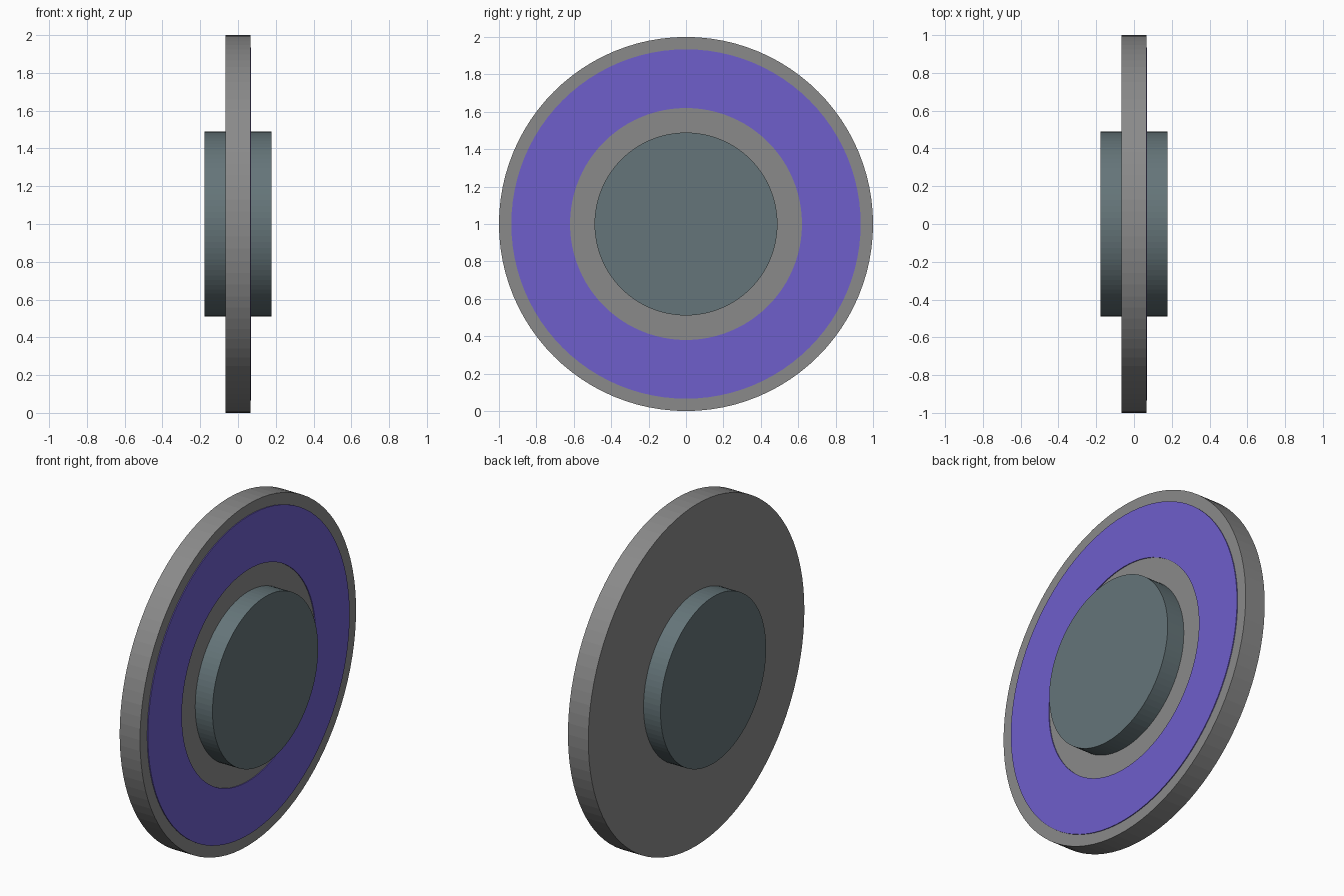
import bpy, bmesh, math

if "Cube" in bpy.data.objects:
    bpy.data.objects.remove(bpy.data.objects["Cube"])

SIDES = 96
CENTRE_Z = 1.0


def material(name, rgb):
    m = bpy.data.materials.new(name)
    m.diffuse_color = (*rgb, 1.0)
    m.use_nodes = True
    m.node_tree.nodes["Principled BSDF"].inputs["Base Color"].default_value = m.diffuse_color
    return m


def add_object(name, bm, mat):
    bmesh.ops.recalc_face_normals(bm, faces=bm.faces)
    mesh = bpy.data.meshes.new(name)
    bm.to_mesh(mesh)
    bm.free()
    mesh.materials.append(mat)
    ob = bpy.data.objects.new(name, mesh)
    ob.location.z = CENTRE_Z
    bpy.context.collection.objects.link(ob)
    return ob


def circle(bm, x, r):
    steps = [2 * math.pi * i / SIDES for i in range(SIDES)]
    return [bm.verts.new((x, r * math.cos(a), r * math.sin(a))) for a in steps]


def bridge(bm, a, b):
    for i in range(SIDES):
        j = (i + 1) % SIDES
        bm.faces.new((a[i], a[j], b[j], b[i]))


def disc(name, x0, x1, r, mat):
    bm = bmesh.new()
    a, b = circle(bm, x0, r), circle(bm, x1, r)
    bridge(bm, a, b)
    bm.faces.new(a)
    bm.faces.new(b)
    return add_object(name, bm, mat)


def ring(name, x0, x1, r_in, r_out, mat):
    bm = bmesh.new()
    loops = [circle(bm, x, r) for x, r in
             ((x0, r_in), (x0, r_out), (x1, r_out), (x1, r_in))]
    for k in range(4):
        bridge(bm, loops[k], loops[(k + 1) % 4])
    return add_object(name, bm, mat)


grey = material("mid grey", (0.255, 0.255, 0.255))
purple = material("violet blue", (0.158, 0.114, 0.597))
slate = material("slate teal", (0.130, 0.178, 0.192))

# Large wheel plate
disc("wheel_plate", -0.067, 0.065, 1.0, grey)
# Thin coloured band on the right face only
ring("face_band", 0.064, 0.070, 0.62, 0.934, purple)
# Central hub passing through both faces
disc("hub", -0.177, 0.177, 0.489, slate)
